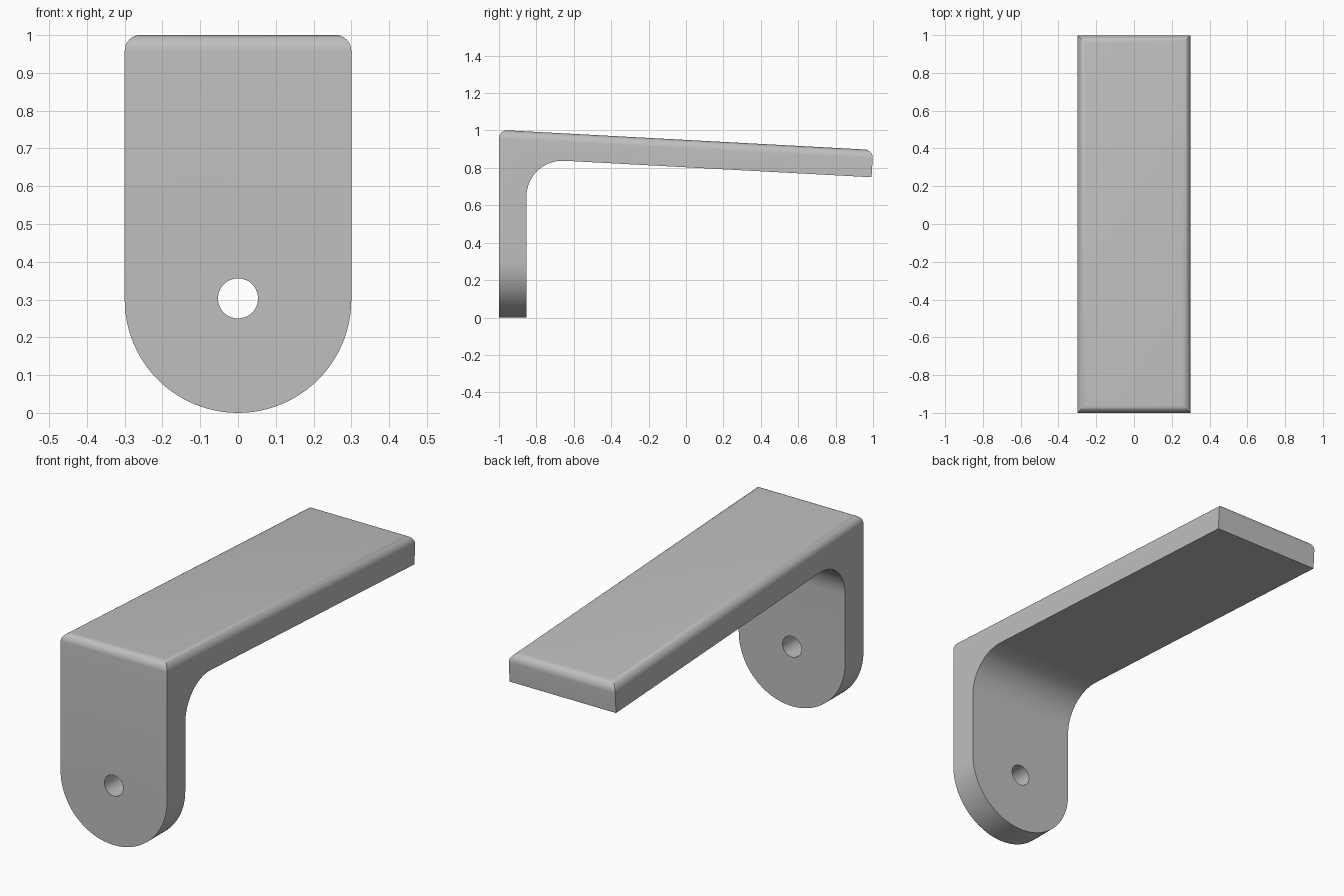
import bpy, bmesh, math
from mathutils import Vector

cube = bpy.data.objects.get("Cube")
if cube:
    bpy.data.objects.remove(cube, do_unlink=True)

HALF = 0.3       # half width
HOLE_Z = 0.303

# Plain grey finish
grey = bpy.data.materials.new("plain grey")
grey.use_nodes = True
colour = (0.52, 0.52, 0.52, 1)
grey.diffuse_color = colour
grey.node_tree.nodes["Principled BSDF"].inputs["Base Color"].default_value = colour

# Side profile (y, z): upright leg and gently sloping arm
top_front, top_back = (-1, 1.003), (1.001, 0.896)
inner = (-0.853, 0.849)
profile = [(-1, 0), (-0.853, 0), inner, (0.992, 0.75), top_back, top_front]

bm = bmesh.new()
face = bm.faces.new([bm.verts.new((-HALF, y, z)) for y, z in profile])
ext = bmesh.ops.extrude_face_region(bm, geom=[face])
bmesh.ops.translate(bm, vec=(2 * HALF, 0, 0),
                    verts=[g for g in ext["geom"] if isinstance(g, bmesh.types.BMVert)])
bmesh.ops.recalc_face_normals(bm, faces=bm.faces)


def round_edges(rule, radius, segments):
    edges = [e for e in bm.edges if rule(*[v.co for v in e.verts])]
    bmesh.ops.bevel(bm, geom=edges, offset=radius, segments=segments,
                    profile=0.5, affect='EDGES', clamp_overlap=False)


def at(co, point):
    return (Vector((co.y, co.z)) - Vector(point)).length < 0.001


def on_top(co):
    return at(co, top_front) or at(co, top_back)


# Inner fillet, softened top rim, semicircular foot
round_edges(lambda a, b: at(a, inner) and at(b, inner), 0.205, 16)
round_edges(lambda a, b: on_top(a) and on_top(b), 0.045, 8)
round_edges(lambda a, b: a.z < 0.001 and b.z < 0.001 and abs(a.x - b.x) < 0.001, HALF, 24)
bmesh.ops.remove_doubles(bm, verts=bm.verts, dist=0.0002)
bmesh.ops.recalc_face_normals(bm, faces=bm.faces)

mesh = bpy.data.meshes.new("bracket")
bm.to_mesh(mesh)
bm.free()
mesh.materials.append(grey)
bracket = bpy.data.objects.new("bracket", mesh)
bpy.context.collection.objects.link(bracket)

# Screw hole through the upright leg
bpy.ops.mesh.primitive_cylinder_add(vertices=48, radius=0.053, depth=0.4,
                                    location=(0, -0.925, HOLE_Z),
                                    rotation=(math.pi / 2, 0, 0))
cutter = bpy.context.object
cutter.name = "hole_cutter"
cutter.hide_render = True
cutter.data.materials.append(grey)

bpy.ops.object.select_all(action='DESELECT')
bracket.select_set(True)
bpy.context.view_layer.objects.active = bracket
cut = bracket.modifiers.new("screw_hole", 'BOOLEAN')
cut.operation = 'DIFFERENCE'
cut.solver = 'EXACT'
cut.object = cutter
bpy.ops.object.modifier_apply(modifier=cut.name)
bpy.data.objects.remove(cutter, do_unlink=True)
bpy.ops.object.shade_smooth_by_angle(angle=math.radians(30))
